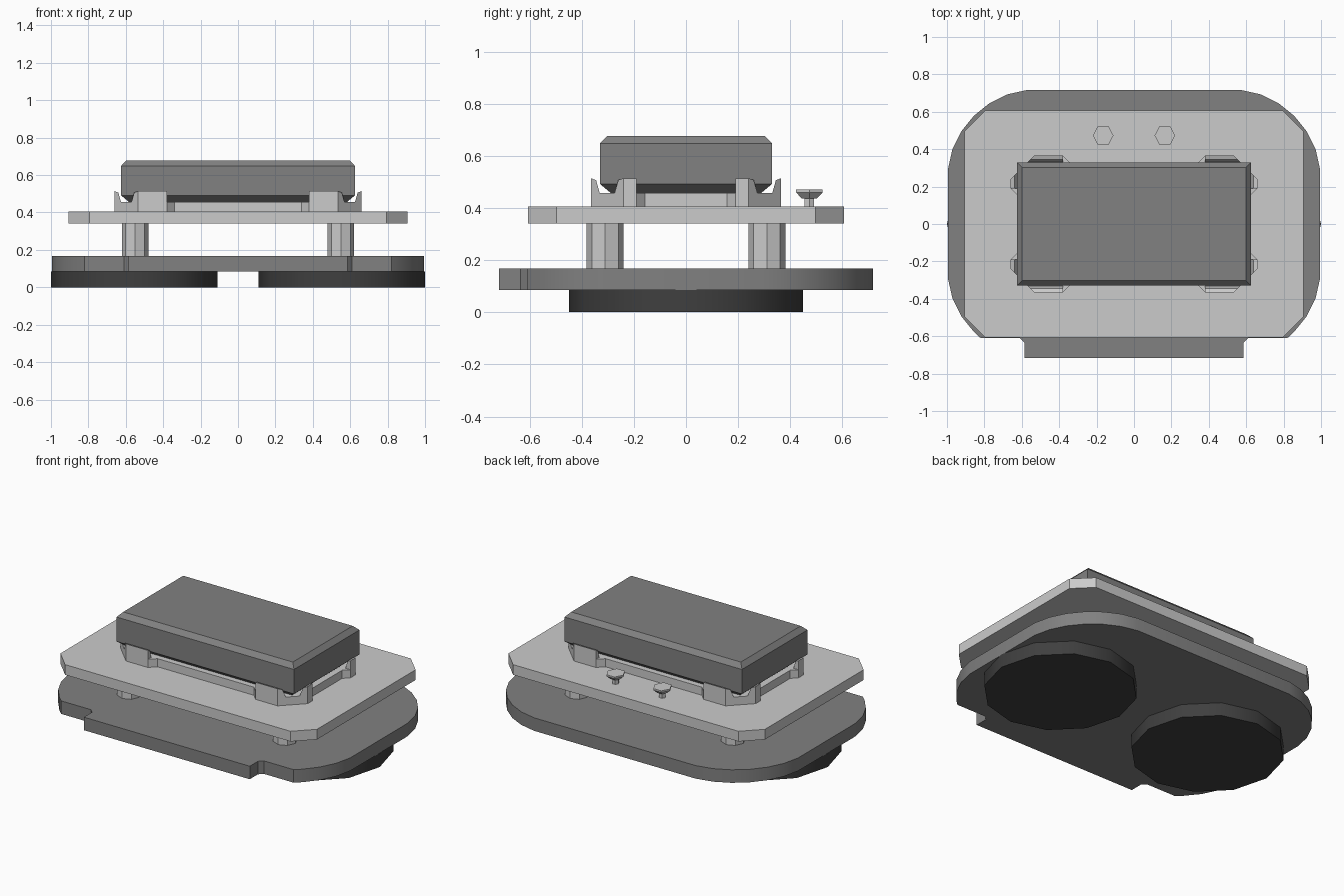
import bpy, bmesh
from math import sin, cos, pi, radians

if "Cube" in bpy.data.objects:
    bpy.data.objects.remove(bpy.data.objects["Cube"])


def material(name, v):
    mat = bpy.data.materials.new(name)
    mat.diffuse_color = (v, v, v, 1)
    mat.use_nodes = True
    mat.node_tree.nodes["Principled BSDF"].inputs["Base Color"].default_value = mat.diffuse_color
    return mat


DARK = material("dark_grey", 0.22)
BLACK = material("near_black", 0.05)


def finish(name, bm, mirror=(False, False), mat=None, smooth=False):
    bmesh.ops.recalc_face_normals(bm, faces=bm.faces)
    mesh = bpy.data.meshes.new(name)
    bm.to_mesh(mesh)
    bm.free()
    ob = bpy.data.objects.new(name, mesh)
    bpy.context.collection.objects.link(ob)
    if mat:
        mesh.materials.append(mat)
    if smooth:
        mesh.shade_smooth()
        mesh.set_sharp_from_angle(angle=radians(35))
    if any(mirror):
        mod = ob.modifiers.new("mirror", 'MIRROR')
        mod.use_axis = (mirror[0], mirror[1], False)
        mod.use_mirror_merge = False
    return ob


def loft(name, rings, *style):
    """Closed solid through rings of equal point count."""
    bm = bmesh.new()
    vs = [[bm.verts.new(p) for p in ring] for ring in rings]
    n = len(vs[0])
    for a, b in zip(vs, vs[1:]):
        for i in range(n):
            j = (i + 1) % n
            bm.faces.new((a[i], a[j], b[j], b[i]))
    bm.faces.new(vs[0])
    bm.faces.new(vs[-1])
    return finish(name, bm, *style)


def prism(name, pts, z0, z1, *style):
    return loft(name, [[(x, y, z) for x, y in pts] for z in (z0, z1)], *style)


def circle(cx, cy, rx, ry, n):
    return [(cx + rx * cos(2 * pi * i / n), cy + ry * sin(2 * pi * i / n)) for i in range(n)]


def rect(x, y):
    return [(x, y), (-x, y), (-x, -y), (x, -y)]


def mirror_x(half):
    return half + [(-x, y) for x, y in reversed(half)]


def corner(cy, angles):
    """Slightly flattened rounded corner."""
    pts = []
    for a in map(radians, angles):
        r = 0.425 - 0.02 * abs(sin(2 * a))
        pts.append((0.57 + r * cos(a), cy + r * sin(a)))
    return pts


# twin round feet
prism("round_foot", circle(0.555, 0, 0.445, 0.449, 12), 0, 0.085, (True, False), BLACK, True)

# base plate with rounded corners and a stepped front tab
half = [(0.585, -0.717), (0.585, -0.635), (0.61, -0.61), (0.82, -0.61)]
half += corner(-0.29, (-45, -30, -15, 0)) + corner(0.292, range(0, 91, 15))
prism("base_plate", mirror_x(half), 0.085, 0.168, (False, False), DARK, True)

# standoff posts
prism("standoff_post", circle(0.55, 0.31, 0.071, 0.071, 8), 0.168, 0.34, (True, True))

# upper plate with clipped corners
prism("upper_plate", mirror_x([(0.795, -0.607), (0.905, -0.497),
                               (0.905, 0.497), (0.795, 0.607)]), 0.34, 0.405)

# cradle slab, recessed between the corners
quarter = [(0.34, 0.325), (0.38, 0.365), (0.535, 0.365), (0.66, 0.24),
           (0.66, 0.19), (0.625, 0.157)]
prism("cradle_slab", mirror_x([(x, -y) for x, y in quarter] + quarter[::-1]), 0.405, 0.457)


# gripping tabs: long ones front and back, short ones at the sides
def tab(name, lo, hi, edge, swap):
    rings = []
    for depth, z, drop in ((0.035, 0.405, 0), (0.034, 0.457, 0), (0.02, 0.514, 0.007)):
        ring = [(lo, edge - depth, z - drop), (hi + depth, edge - depth, z - drop),
                (hi, edge, z), (lo, edge, z)]
        rings.append([(v, u, w) for u, v, w in ring] if swap else ring)
    loft(name, rings, (True, True))


tab("long_grip_tab", 0.38, 0.535, 0.365, False)
tab("short_grip_tab", 0.19, 0.24, 0.66, True)

# bevelled top block
loft("top_block", [[(x, y, z) for x, y in rect(0.626 - d, 0.33 - d)]
                   for d, z in ((0.042, 0.457), (0, 0.492), (0, 0.648), (0.028, 0.677))],
     (False, False), DARK)

# two screws at the back
loft("back_screw", [[(x, y, z) for x, y in circle(0.165, 0.473, r, r * 1.08, 6)]
                    for r, z in ((0.02, 0.405), (0.02, 0.437), (0.031, 0.437),
                                 (0.055, 0.46), (0.055, 0.47))], (True, False))
